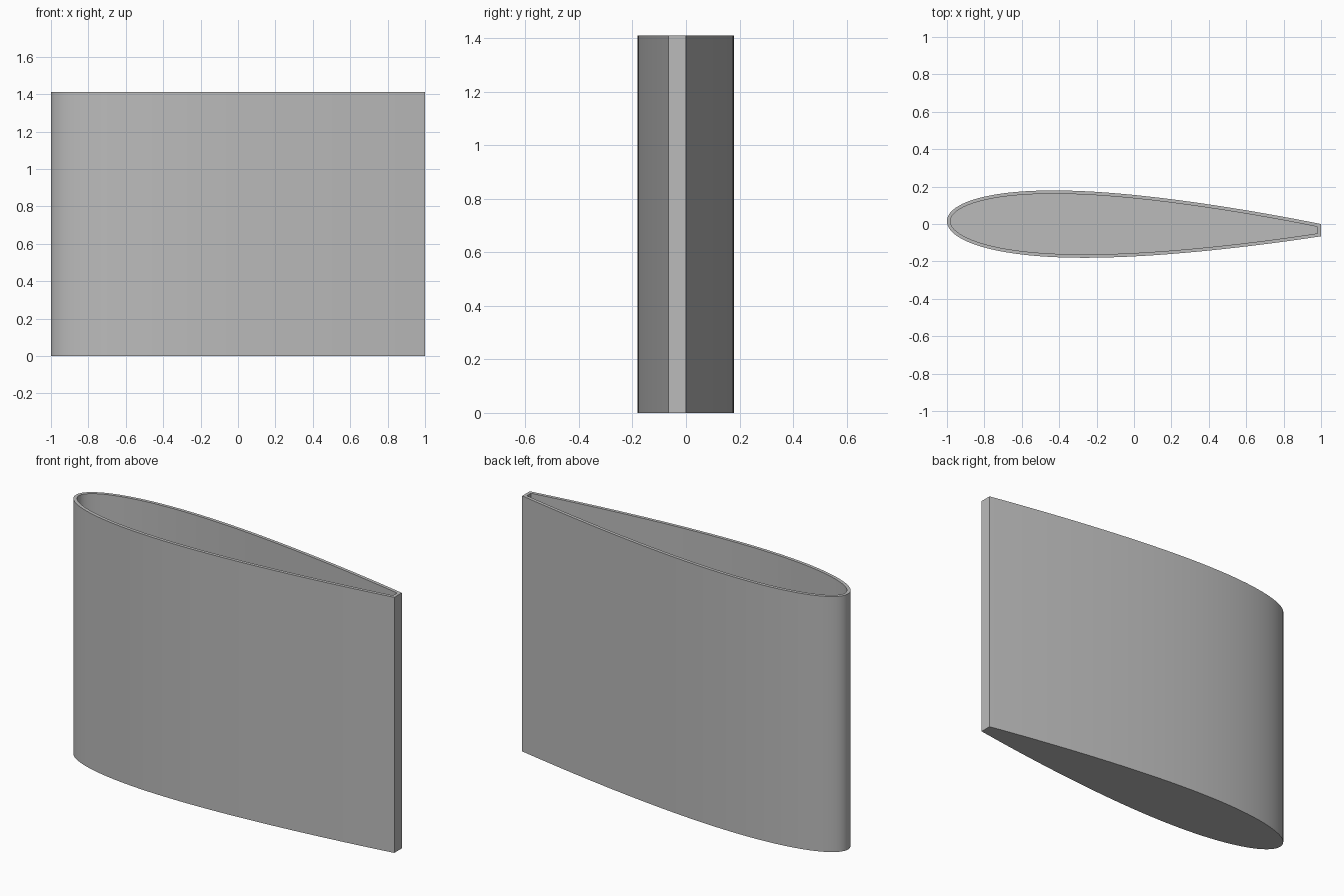
import bpy
import bmesh
import math

if "Cube" in bpy.data.objects:
    bpy.data.objects.remove(bpy.data.objects["Cube"], do_unlink=True)

HEIGHT = 1.41
WALL = 0.018
FLOOR = 0.018
STEPS = 44          # segments per side of the section
CHORD_CUT = 0.928   # the blunt trailing edge cuts the full section here
HALF_DEPTH = 1.79


def half_thickness(s):
    """Classic symmetric wing section thickness at chord fraction s."""
    return HALF_DEPTH * (0.2969 * math.sqrt(s) - 0.126 * s - 0.3516 * s**2
                         + 0.2843 * s**3 - 0.1015 * s**4)


def section_point(i, side):
    t = 1 - math.cos(0.5 * math.pi * i / STEPS)   # denser at the leading edge
    mid = 0.015 - 0.048 * t                       # slightly tilted chord line
    return (2 * t - 1, mid + side * half_thickness(t * CHORD_CUT), 0)


# Section outline: trailing edge, over the back, round the nose, along the front
outline = [section_point(i, 1) for i in range(STEPS, -1, -1)]
outline += [section_point(i, -1) for i in range(1, STEPS + 1)]

bm = bmesh.new()
base = bm.faces.new([bm.verts.new(p) for p in outline])

# Outer walls
geom = bmesh.ops.extrude_face_region(bm, geom=[base])["geom"]
top = next(g for g in geom if isinstance(g, bmesh.types.BMFace))
bmesh.ops.translate(bm, verts=top.verts[:], vec=(0, 0, HEIGHT))
bmesh.ops.recalc_face_normals(bm, faces=bm.faces[:])

# Rim, then the hollow down to a thin floor
bmesh.ops.inset_region(bm, faces=[top], thickness=WALL, use_even_offset=True)
pit = bmesh.ops.extrude_discrete_faces(bm, faces=[top])["faces"][0]
bmesh.ops.translate(bm, verts=pit.verts[:], vec=(0, 0, FLOOR - HEIGHT))
bmesh.ops.recalc_face_normals(bm, faces=bm.faces[:])

mesh = bpy.data.meshes.new("wing_section_shell")
bm.to_mesh(mesh)
bm.free()
shell = bpy.data.objects.new("wing_section_shell", mesh)
bpy.context.collection.objects.link(shell)

# Plain grey
grey = bpy.data.materials.new("light_grey")
grey.use_nodes = True
colour = (0.5, 0.5, 0.5, 1)
grey.diffuse_color = colour
grey.node_tree.nodes["Principled BSDF"].inputs["Base Color"].default_value = colour
mesh.materials.append(grey)

# Smooth walls with crisp rims and trailing edge
bpy.context.view_layer.objects.active = shell
shell.select_set(True)
bpy.ops.object.shade_smooth_by_angle(angle=math.radians(30))
